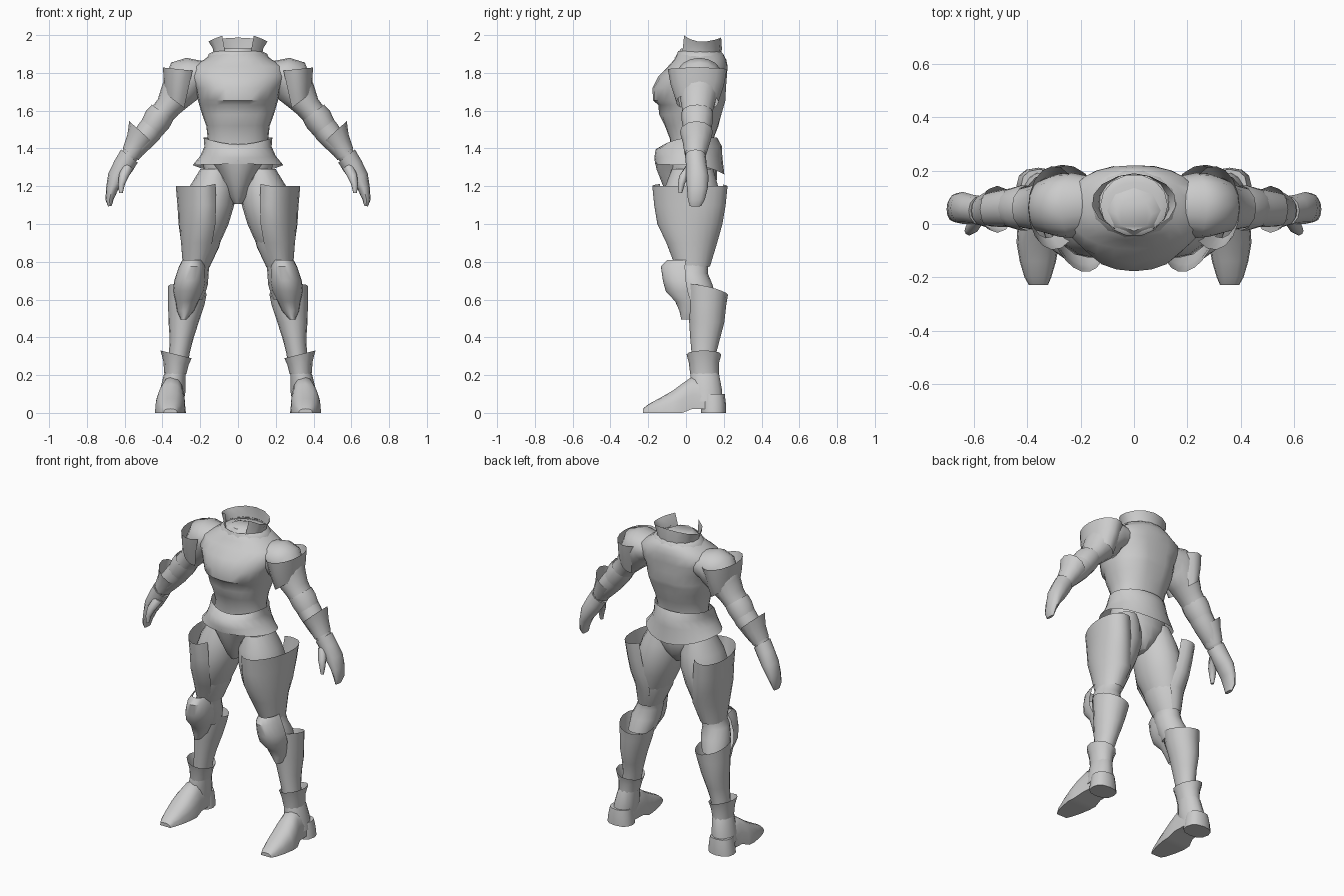
import bpy, bmesh, math

steel = bpy.data.materials.new("plain_grey")
steel.diffuse_color = (0.6, 0.6, 0.6, 1)


def loft(name, rings, n=16, arc=None, e=1.0, axis='z', caps=False, mirror=True, tweak=None, angle=50):
    """Skin rings (cx, cy, cz, ru, rv, tilt); arc=(start, end) leaves an open shell."""
    bm = bmesh.new()
    a0, a1 = arc or (0, 360)
    cols = n + 1 if arc else n
    rows = []
    for i, r in enumerate(rings):
        cx, cy, cz, ru, rv = r[:5]
        t = math.radians(r[5]) if len(r) > 5 else 0
        row = []
        for k in range(cols):
            a = math.radians(a0 + (a1 - a0) * k / n)
            c = math.copysign(abs(math.cos(a)) ** e, math.cos(a))
            s = math.copysign(abs(math.sin(a)) ** e, math.sin(a))
            if axis == 'y':
                p = (cx + ru * c, cy, cz + rv * s)
            else:
                p = (cx + ru * c * math.cos(t), cy + rv * s, cz + ru * c * math.sin(t))
            if tweak:
                p = tweak(i, c, s, *p)
            row.append(bm.verts.new(p))
        rows.append(row)
    for lo, hi in zip(rows, rows[1:]):
        for k in range(n):
            j = (k + 1) % cols
            bm.faces.new((lo[k], lo[j], hi[j], hi[k]))
    if caps:
        bm.faces.new(rows[0])
        bm.faces.new(rows[-1])
    bmesh.ops.recalc_face_normals(bm, faces=bm.faces)
    me = bpy.data.meshes.new(name)
    bm.to_mesh(me)
    bm.free()
    me.materials.append(steel)
    ob = bpy.data.objects.new(name, me)
    bpy.context.collection.objects.link(ob)
    if mirror:
        ob.modifiers.new("mirror", 'MIRROR').use_mirror_merge = False
    bpy.ops.object.select_all(action='DESELECT')
    ob.select_set(True)
    bpy.context.view_layer.objects.active = ob
    bpy.ops.object.shade_smooth_by_angle(angle=math.radians(angle))
    return ob


# Torso with a centre ridge, chest swellings and a slight spine groove
def chest_shape(i, c, s, x, y, z):
    if 3 <= i <= 7:
        if s < 0:
            y -= 0.010 * max(0, 1 - abs(c) * 4)
            if 5 <= i <= 6:
                y -= 0.014 * max(0, 1 - abs(abs(c) - .4) * 3.5)
        else:
            y -= 0.010 * max(0, 1 - abs(c) * 4)
    return x, y, z


loft("torso", [(0, .03, 1.38, .165, .115), (0, .03, 1.45, .160, .115), (0, .03, 1.52, .168, .142),
               (0, .03, 1.58, .190, .162), (0, .035, 1.63, .205, .172), (0, .025, 1.655, .212, .190),
               (0, .025, 1.72, .225, .192), (0, .042, 1.78, .262, .180), (0, .063, 1.835, .25, .157),
               (0, .075, 1.87, .18, .138), (0, .075, 1.90, .14, .122), (0, .065, 1.915, .10, .09)],
     n=24, e=.9, caps=True, mirror=False, tweak=chest_shape)
# Neck stump, cowl and flared collar with peaked front tips and back
loft("neck", [(0, .06, 1.88, .14, .12), (0, .05, 1.915, .10, .085), (0, .036, 1.93, .066, .062)],
     n=8, caps=True, mirror=False)
loft("cowl", [(0, .075, 1.865, .168, .135), (0, .075, 1.90, .155, .125), (0, .07, 1.915, .125, .115)],
     n=14, mirror=False)
loft("collar", [(0, .072, 1.89, .128, .115), (0, .078, 1.93, .135, .112), (0, .08, 1.965, .158, .106)],
     n=12, arc=(-58, 238), mirror=False,
     tweak=lambda i, c, s, x, y, z: (x, y, z + (.045 * s * s if s < 0 else .022 * s * s) * (i == 2)))


# Hips, belt skirt and crotch plate
def belt_shape(i, c, s, x, y, z):
    if s < 0:
        z -= (.035, .015, .01, -.005)[i] * s * s
    elif i == 3:
        z -= .05 * s * s
    return x, y, z


loft("hips", [(0, .03, 1.42, .16, .11), (0, .03, 1.32, .185, .135), (0, .035, 1.24, .17, .13),
              (0, .035, 1.17, .10, .11), (0, .04, 1.11, .025, .06)], caps=True, mirror=False)
loft("belt", [(0, .025, 1.457, .182, .140), (0, .015, 1.41, .178, .176),
              (0, .012, 1.36, .20, .180), (0, .02, 1.312, .24, .183)], n=24, mirror=False, tweak=belt_shape)
loft("crotch_plate", [(0, .012, 1.335, .16, .178), (0, .012, 1.29, .125, .168), (0, .015, 1.21, .080, .14),
                      (0, .02, 1.145, .055, .11), (0, .02, 1.105, .022, .08)], n=10, arc=(180, 360), mirror=False)

# Arms
loft("arm", [(.15, .075, 1.79, .07, .10, 78), (.235, .07, 1.785, .102, .122, 68),
             (.28, .07, 1.76, .12, .118, 52), (.33, .066, 1.68, .09, .10, 37),
             (.37, .062, 1.62, .068, .085, 37), (.42, .06, 1.56, .064, .074, 37),
             (.47, .06, 1.49, .068, .072, 37), (.53, .055, 1.42, .06, .065, 38),
             (.575, .05, 1.36, .045, .05, 38)], caps=True)
loft("shoulder_plate", [(.30, .06, 1.818, .097, .157, 6), (.313, .06, 1.735, .087, .142, 20),
                        (.325, .06, 1.645, .082, .112, 37)], n=12, arc=(-128, 128), angle=40)
loft("elbow_band", [(.40, .06, 1.59, .070, .084, 37), (.425, .06, 1.555, .076, .084, 37),
                    (.455, .06, 1.51, .068, .076, 37)], n=12)
loft("bracer", [(.512, .055, 1.487, .086, .088, 42), (.535, .055, 1.43, .066, .072, 40),
                (.568, .05, 1.37, .052, .058, 38)], n=12, angle=40)
loft("hand", [(.575, .05, 1.36, .056, .055, 38), (.605, .055, 1.31, .055, .055, 30),
              (.64, .06, 1.25, .05, .06, 20), (.665, .06, 1.19, .033, .055, 8),
              (.68, .055, 1.13, .022, .045, -5), (.678, .05, 1.095, .010, .03, -10)], n=12, caps=True)
loft("thumb", [(.58, .03, 1.31, .03, .03, 30), (.605, -.01, 1.255, .026, .026, 15),
               (.617, -.025, 1.21, .018, .018), (.62, -.03, 1.165, .010, .010)], n=8, caps=True)

# Legs
loft("thigh", [(.12, .035, 1.29, .08, .11), (.135, .03, 1.2, .12, .14), (.155, .03, 1.1, .135, .155),
               (.175, .025, 1.0, .125, .15), (.195, .03, .9, .10, .12), (.216, .035, .8, .068, .085),
               (.234, .03, .74, .078, .085), (.247, .05, .68, .088, .09), (.262, .07, .60, .078, .09)], caps=True)


# Thigh plate twisted so that its front corner sits inward
def thigh_shape(i, c, s, x, y, z):
    twist = (.035, .03, .02, 0, 0)[i]
    return x + twist * s, y, z + (.02 * max(0, -c) if i == 0 else 0)


loft("thigh_plate", [(.215, .02, 1.2, .110, .2), (.207, .02, 1.1, .110, .19), (.203, .02, 1.0, .11, .173),
                     (.20, .03, .9, .102, .135), (.222, .035, .775, .070, .092)],
     n=16, arc=(-128, 118), tweak=thigh_shape)
loft("inner_thigh_guard", [(.20, .028, .93, .112, .125), (.203, .03, .88, .104, .120),
                           (.222, .035, .772, .072, .092)], n=8, arc=(115, 240))


# Greave with a raised front edge, knee guard with a pointed tail
def greave_shape(i, c, s, x, y, z):
    return x, y, z + (.025 * -s + .02 * c if i == 0 else 0)


loft("greave", [(.268, .11, .65, .102, .112), (.274, .11, .57, .096, .103), (.288, .11, .48, .080, .093),
                (.298, .102, .40, .064, .08), (.31, .095, .32, .055, .066), (.322, .095, .22, .05, .062)],
     tweak=greave_shape)
loft("knee_guard", [(.238, -.0, .81, .056, .10), (.243, -.005, .775, .070, .128), (.254, .0, .70, .084, .122),
                    (.262, .01, .645, .082, .118), (.27, .025, .59, .060, .082),
                    (.278, .025, .54, .045, .060), (.288, .025, .495, .016, .05)],
     n=10, arc=(180, 360), angle=40)

# Boots
loft("ankle_cuff", [(.328, .095, .31, .085, .092, 14), (.328, .095, .265, .068, .08, 8),
                    (.332, .098, .205, .058, .076)], n=12, angle=40)
loft("boot_shaft", [(.322, .095, .25, .05, .065), (.335, .1, .20, .058, .078), (.345, .105, .12, .068, .088),
                    (.355, .11, .06, .068, .085)], n=14, caps=True)


def sole(i, c, s, x, y, z):
    return x, y, max(z, 0.0 if y < .0 else .02)


loft("boot_foot", [(.358, -.228, 0, .036, .022), (.36, -.20, 0, .05, .045), (.36, -.14, 0, .068, .078),
                   (.36, -.07, 0, .080, .118), (.357, -.02, 0, .08, .155), (.35, .03, .01, .07, .18),
                   (.35, .13, .01, .066, .16)], n=16, e=.8, axis='y', caps=True, tweak=sole)
loft("boot_heel", [(.358, .145, 0, .082, .066), (.357, .145, .05, .076, .066), (.355, .143, .10, .068, .062)],
     n=12, e=.85, caps=True)
